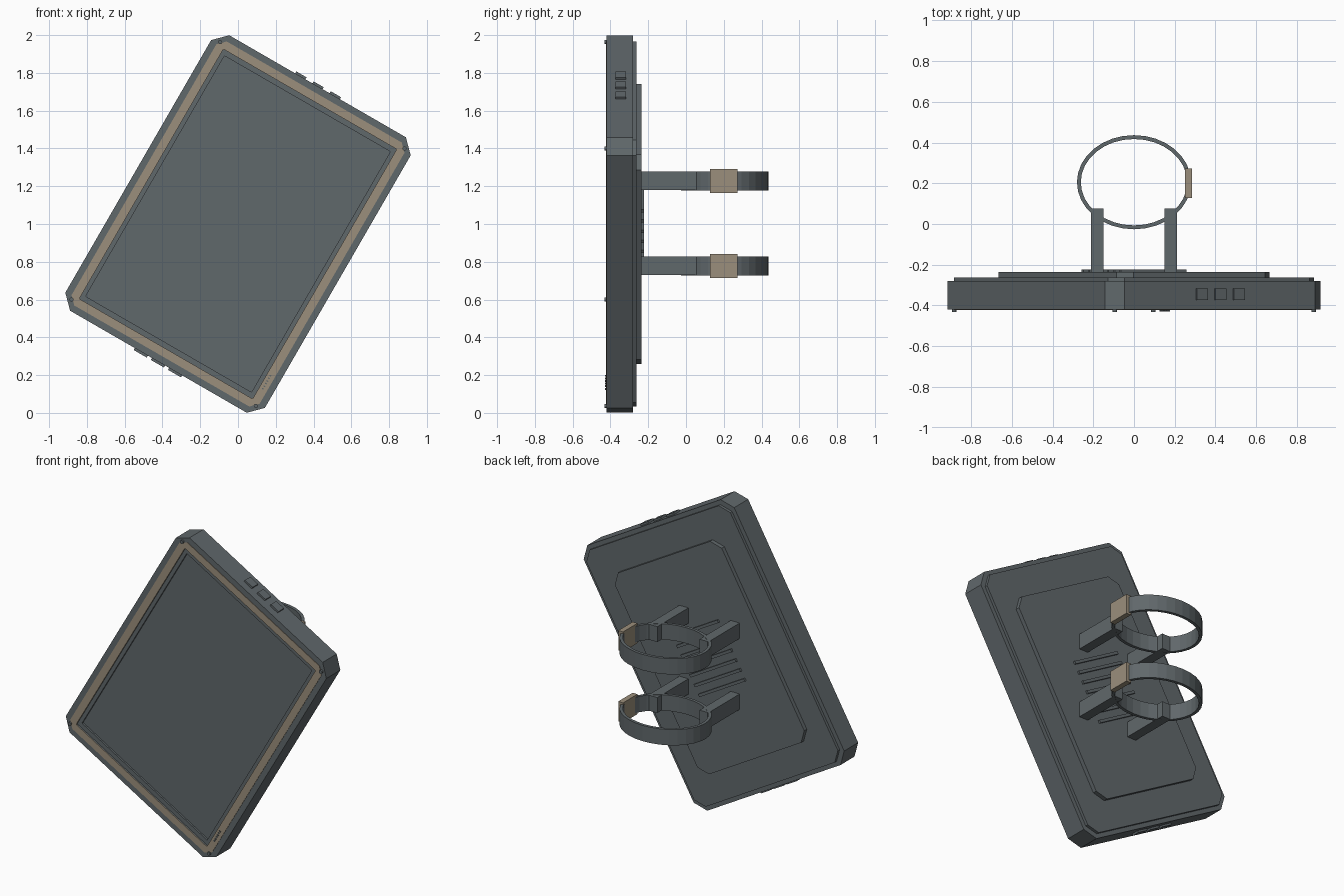
import bpy, bmesh, math
from mathutils import Matrix, Vector

if "Cube" in bpy.data.objects:
    bpy.data.objects.remove(bpy.data.objects["Cube"])

TILT = Matrix.Translation((0, 0, 1)) @ Matrix.Rotation(math.radians(30), 4, 'Y')


def material(name, rgb):
    m = bpy.data.materials.new(name)
    m.diffuse_color = (*rgb, 1)
    m.use_nodes = True
    m.node_tree.nodes["Principled BSDF"].inputs["Base Color"].default_value = m.diffuse_color
    return m


GREY = material("slate grey", (0.118, 0.138, 0.147))
TAN = material("warm tan", (0.33, 0.275, 0.20))


def finish(bm, name, mat, matrix=None):
    bmesh.ops.recalc_face_normals(bm, faces=bm.faces[:])
    if matrix is not None:
        bm.transform(matrix)
    me = bpy.data.meshes.new(name)
    bm.to_mesh(me)
    bm.free()
    me.materials.append(mat)
    ob = bpy.data.objects.new(name, me)
    bpy.context.collection.objects.link(ob)
    return ob


def octagon(w, h, c):
    """Rectangle of half size w, h with corners cut by c."""
    return [(w, h - c), (w - c, h), (c - w, h), (-w, h - c),
            (-w, c - h), (c - w, -h), (w - c, -h), (w, c - h)]


def loft(name, mat, sections, closed=False):
    """Join cut-corner outlines (w, h, cut, depth) in the tilted panel frame."""
    bm = bmesh.new()
    rings = [[bm.verts.new((x, y, z)) for x, z in octagon(w, h, c)]
             for w, h, c, y in sections]
    pairs = list(zip(rings, rings[1:]))
    if closed:
        pairs.append((rings[-1], rings[0]))
    else:
        bm.faces.new(rings[0])
        bm.faces.new(rings[-1])
    for a, b in pairs:
        for i in range(8):
            j = (i + 1) % 8
            bm.faces.new((a[i], a[j], b[j], b[i]))
    return finish(bm, name, mat, TILT)


def box(name, mat, centre, size, matrix=None):
    bm = bmesh.new()
    bmesh.ops.create_cube(bm, size=1)
    bmesh.ops.scale(bm, vec=Vector(size), verts=bm.verts[:])
    bmesh.ops.translate(bm, vec=Vector(centre), verts=bm.verts[:])
    return finish(bm, name, mat, matrix)


# Housing with a stepped recess for the screen
loft("housing", GREY, [
    (0.61, 0.842, 0.07, -0.28), (0.61, 0.842, 0.07, -0.42),
    (0.53, 0.763, 0.006, -0.42), (0.53, 0.763, 0.006, -0.412),
    (0.507, 0.735, 0.003, -0.412), (0.507, 0.735, 0.003, -0.40)])

# Tan gasket around the screen
loft("gasket", TAN, [
    (0.575, 0.807, 0.04, -0.415), (0.575, 0.807, 0.04, -0.423),
    (0.53, 0.763, 0.006, -0.423), (0.53, 0.763, 0.006, -0.415)], closed=True)

# Stepped back covers
loft("back_cover", GREY, [(0.583, 0.815, 0.06, -0.285), (0.583, 0.815, 0.06, -0.262)])
loft("back_plate", GREY, [(0.433, 0.639, 0.06, -0.27), (0.433, 0.639, 0.06, -0.236)])

# Corner screws
for sx in (-1, 1):
    for sz in (-1, 1):
        bm = bmesh.new()
        bmesh.ops.create_cone(bm, cap_ends=True, segments=12, radius1=0.011,
                              radius2=0.011, depth=0.016)
        bm.transform(Matrix.Translation((sx * 0.563, -0.424, sz * 0.787))
                     @ Matrix.Rotation(math.pi / 2, 4, 'X'))
        finish(bm, "corner_screw", GREY, TILT)

# Buttons on the upper edge, ports on the lower edge
for x in (-0.105, 0, 0.105):
    box("button", GREY, (x, -0.345, 0.842), (0.062, 0.055, 0.024), TILT)
    box("port", GREY, (x, -0.345, -0.842), (0.08, 0.05, 0.024), TILT)

# Row of small indicator pips
for i in range(6):
    box("indicator", GREY, (0.55, -0.425, -0.69 + i * 0.016), (0.01, 0.008, 0.006), TILT)

# Vent ribs on the back
for i in range(-3, 4):
    box("vent_rib", GREY, (0, -0.233, i * 0.062), (0.37, 0.02, 0.018), TILT)


def strap_ring(z):
    """Oval band with a rectangular cross-section."""
    bm = bmesh.new()
    n = 32
    loops = []
    for k in range(n):
        a = 2 * math.pi * k / n
        loops.append([bm.verts.new(((0.28 - d) * math.cos(a),
                                    0.205 + (0.231 - d) * math.sin(a), z + h))
                      for d, h in ((0, -0.05), (0, 0.05), (0.019, 0.05), (0.019, -0.05))])
    for k in range(n):
        p, q = loops[k], loops[(k + 1) % n]
        for i in range(4):
            j = (i + 1) % 4
            bm.faces.new((p[i], p[j], q[j], q[i]))
    finish(bm, "strap_ring", GREY)


# Two upright straps with arms and buckles
for z in (0.778, 1.228):
    strap_ring(z)
    box("strap_buckle", TAN, (0.268, 0.2, z), (0.034, 0.144, 0.126))
    for side in (-1, 1):
        box("strap_arm", GREY, (side * 0.18, -0.083, z), (0.063, 0.318, 0.098))
